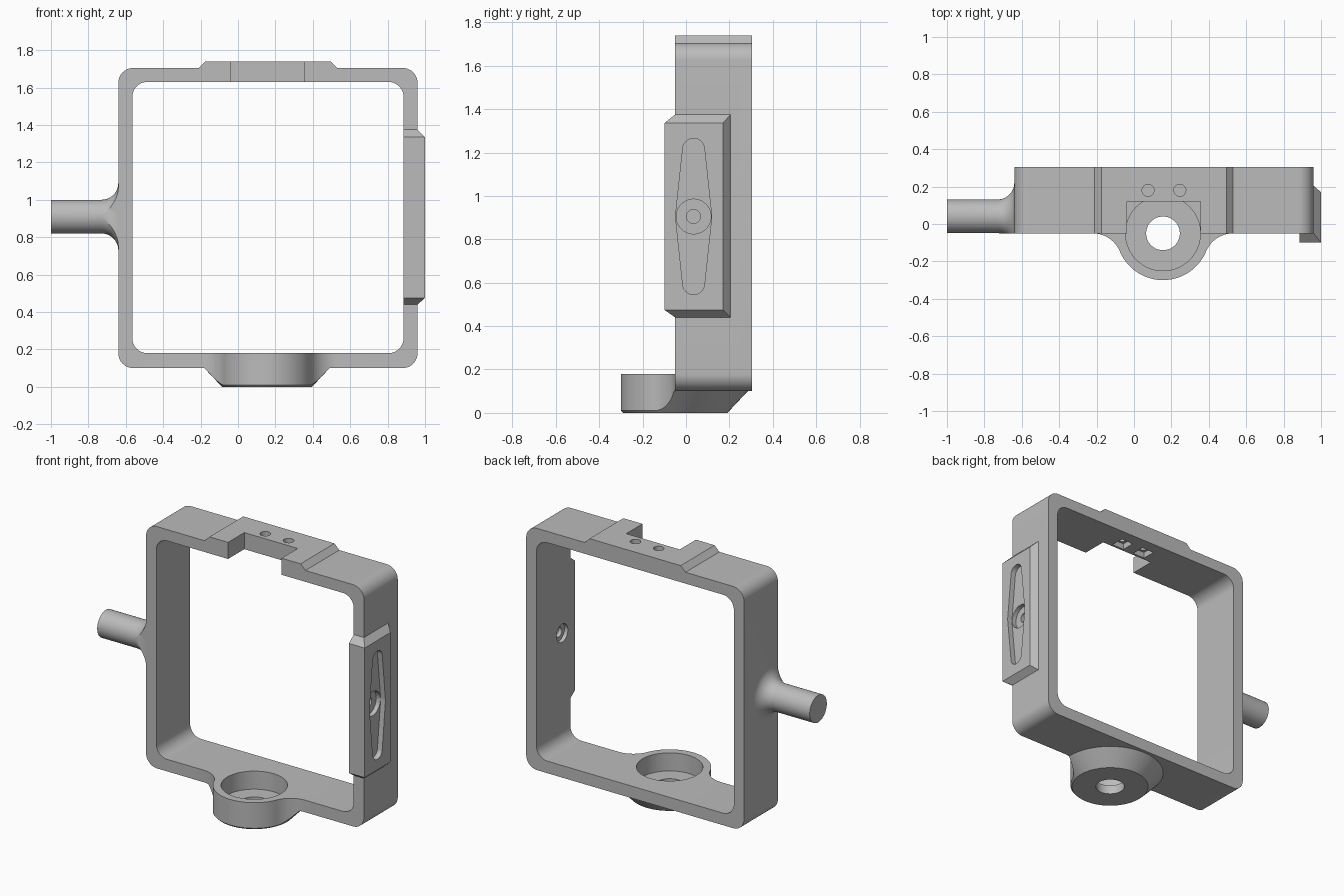
import bpy, bmesh
from math import sin, cos, pi, atan2, hypot

if "Cube" in bpy.data.objects:
    bpy.data.objects.remove(bpy.data.objects["Cube"])

grey = bpy.data.materials.new("plain grey")
grey.use_nodes = True
COLOUR = (0.5, 0.5, 0.5, 1)
grey.diffuse_color = COLOUR
grey.node_tree.nodes["Principled BSDF"].inputs["Base Color"].default_value = COLOUR

PLACE = {"x": lambda a, b, t: (t, a, b),
         "y": lambda a, b, t: (a, t, b),
         "z": lambda a, b, t: (a, b, t)}


def finish(name, bm):
    bmesh.ops.recalc_face_normals(bm, faces=bm.faces)
    mesh = bpy.data.meshes.new(name)
    bm.to_mesh(mesh)
    bm.free()
    mesh.materials.append(grey)
    ob = bpy.data.objects.new(name, mesh)
    bpy.context.collection.objects.link(ob)
    return ob


def loft(name, loops):
    """Closed solid through equal-length loops of 3D points."""
    bm = bmesh.new()
    rings = [[bm.verts.new(p) for p in loop] for loop in loops]
    n = len(rings[0])
    for low, high in zip(rings, rings[1:]):
        for i in range(n):
            j = (i + 1) % n
            bm.faces.new((low[i], low[j], high[j], high[i]))
    bm.faces.new(rings[0])
    bm.faces.new(rings[-1])
    return finish(name, bm)


def prism(name, outline, axis, lo, hi):
    return loft(name, [[PLACE[axis](a, b, t) for a, b in outline] for t in (lo, hi)])


def arc(ca, cb, r, start, end, n=12):
    return [(ca + r * cos(start + (end - start) * i / n),
             cb + r * sin(start + (end - start) * i / n)) for i in range(n + 1)]


def circle(ca, cb, r, n=64):
    return arc(ca, cb, r, 0, 2 * pi, n)[:-1]


def lathe(name, profile, axis, ca, cb):
    return loft(name, [[PLACE[axis](a, b, t) for a, b in circle(ca, cb, r)]
                       for t, r in profile])


def hull(name, points):
    bm = bmesh.new()
    for p in points:
        bm.verts.new(p)
    res = bmesh.ops.convex_hull(bm, input=bm.verts)
    bmesh.ops.delete(bm, geom=[v for v in bm.verts if not v.link_faces], context="VERTS")
    bmesh.ops.dissolve_limit(bm, angle_limit=0.002, verts=bm.verts, edges=bm.edges)
    return finish(name, bm)


def box(x0, x1, y0, y1, z0, z1):
    return [(x, y, z) for x in (x0, x1) for y in (y0, y1) for z in (z0, z1)]


def combine(ob, other, operation):
    mod = ob.modifiers.new("combine", "BOOLEAN")
    mod.operation, mod.solver, mod.object = operation, "EXACT", other
    bpy.context.view_layer.objects.active = ob
    bpy.ops.object.modifier_apply(modifier=mod.name)
    bpy.data.objects.remove(other)


def rounded(x0, x1, z0, z1, r):
    pts = []
    for k, (x, z) in enumerate([(x1 - r, z1 - r), (x0 + r, z1 - r),
                                (x0 + r, z0 + r), (x1 - r, z0 + r)]):
        pts += arc(x, z, r, k * pi / 2, (k + 1) * pi / 2)
    return pts


FRONT, BACK = -0.05, 0.305

# Square ring with raised top pad
outline = rounded(-0.64, 0.96, 0.10, 1.705, 0.08)
outline[13:13] = [(0.53, 1.705), (0.495, 1.74), (-0.175, 1.74), (-0.21, 1.705)]
frame = prism("frame", outline, "y", FRONT, BACK)
combine(frame, prism("window", rounded(-0.565, 0.885, 0.18, 1.63, 0.08), "y", -0.2, 0.5),
        "DIFFERENCE")

# Notch, screw holes and nut pockets in the top
combine(frame, hull("notch", box(-0.038, 0.355, -0.2, 0.12, 1.55, 1.8)), "DIFFERENCE")
for x in (0.075, 0.245):
    combine(frame, prism("screw_hole", circle(x, 0.18, 0.032, 32), "z", 1.5, 1.8), "DIFFERENCE")
    combine(frame, hull("nut_pocket", box(x - 0.045, x + 0.045, 0.135, 0.225, 1.6, 1.67)),
            "DIFFERENCE")

# Side pad with chamfered outer edges
pad = hull("side_pad", box(0.885, 0.96, FRONT, 0.205, 0.44, 1.375)
           + box(0.885, 1.0, -0.10, 0.17, 0.475, 1.335))
combine(frame, pad, "UNION")

# Tapered arm slot, hub recess and through hole
PY, PZ = 0.035, 0.905
slot = [PLACE["x"](a, b, t) for t in (0.965, 1.05)
        for dz, r in ((0, 0.083), (0.31, 0.05), (-0.31, 0.05))
        for a, b in circle(PY, PZ + dz, r, 48)]
combine(frame, hull("arm_slot", slot), "DIFFERENCE")
for r, lo, hi in ((0.08, 0.935, 1.02), (0.06, 0.85, 0.91), (0.032, 0.84, 1.03)):
    combine(frame, prism("hub_hole", circle(PY, PZ, r, 48), "x", lo, hi), "DIFFERENCE")

# Bearing cup: flared solid trimmed to a filleted plan
CX, CY, R, F = 0.155, FRONT, 0.25, 0.156
dx = (R * R + 2 * R * F) ** 0.5
a = atan2(F, dx)
plan = arc(CX - dx, CY - F, F, pi / 2, a)
plan += arc(CX, CY, R, pi + a, 2 * pi - a, 40)[1:-1]
plan += arc(CX + dx, CY - F, F, pi - a, pi / 2)
plan += [(CX + dx, 0.29), (CX - dx, 0.29)]
cup = lathe("cup", [(0, 0.24), (0.012, 0.252), (0.10, 0.335), (0.1001, 0.6), (0.18, 0.6)],
            "z", CX, CY)
combine(cup, prism("cup_plan", plan, "z", -0.1, 0.3), "INTERSECT")
combine(frame, cup, "UNION")
combine(frame, prism("cup_pocket", circle(CX, CY, 0.2), "z", 0.06, 0.3), "DIFFERENCE")
combine(frame, prism("cup_hole", circle(CX, CY, 0.09), "z", -0.1, 0.2), "DIFFERENCE")

# Pivot shaft with flared root, trimmed flush with the front
flare = [(-0.73 + 0.09 * p, 0.18 - 0.09 * q) for q, p in arc(0, 0, 1, 0, pi / 2)]
shaft = lathe("shaft", [(-1.0, 0.09)] + flare + [(-0.6, 0.18)], "x", 0.041, 0.91)
combine(shaft, hull("trim", box(-1.2, 0, -0.5, FRONT, 0.4, 1.4)), "DIFFERENCE")
combine(frame, shaft, "UNION")

# Smooth the curved faces, keep edges sharp
bpy.ops.object.select_all(action="DESELECT")
frame.select_set(True)
bpy.context.view_layer.objects.active = frame
bpy.ops.object.shade_smooth_by_angle(angle=0.5)
